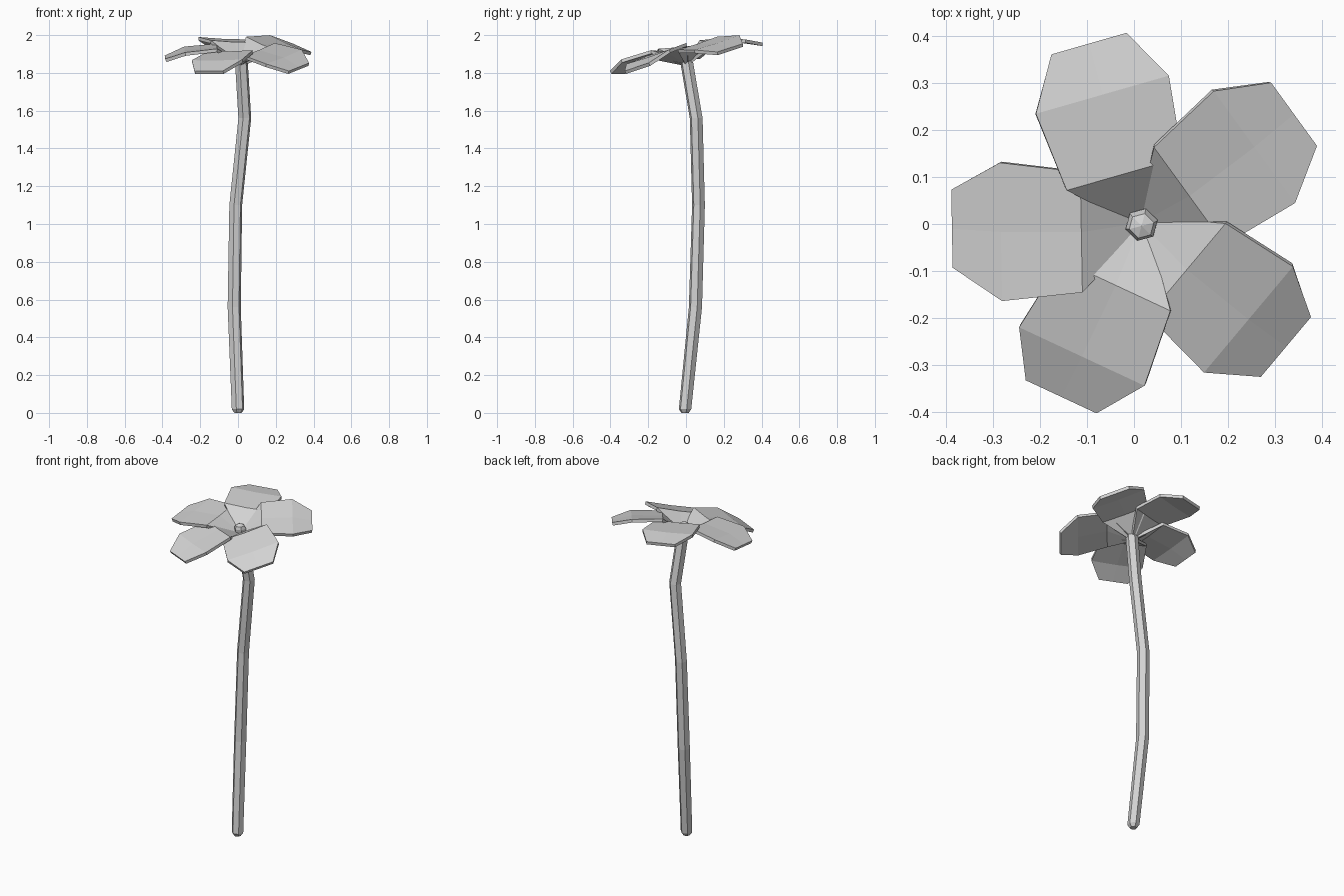
import bpy, bmesh
from math import sin, cos, radians, pi
from mathutils import Vector

old = bpy.data.objects.get("Cube")
if old:
    bpy.data.objects.remove(old, do_unlink=True)

grey = bpy.data.materials.new("plain_grey")
grey.use_nodes = True
grey.diffuse_color = (0.65, 0.65, 0.65, 1)
grey.node_tree.nodes["Principled BSDF"].inputs["Base Color"].default_value = (0.65, 0.65, 0.65, 1)


def finish(bm, name):
    """Turn a bmesh into a flat-shaded object."""
    bmesh.ops.recalc_face_normals(bm, faces=bm.faces)
    mesh = bpy.data.meshes.new(name)
    bm.to_mesh(mesh)
    bm.free()
    mesh.materials.append(grey)
    obj = bpy.data.objects.new(name, mesh)
    bpy.context.scene.collection.objects.link(obj)
    return obj


# Stem: a six-sided tube along a bent path, with small domed ends
SIDES = 6
path = [(0, -0.005, 0, 0.02), (0, -0.005, 0.02, 0.034), (-0.02, 0.05, 0.56, 0.036),
        (-0.012, 0.066, 1.1, 0.035), (0.036, 0.054, 1.56, 0.035),
        (0.016, -0.002, 1.89, 0.035), (0.016, -0.004, 1.907, 0.027)]
bm = bmesh.new()
rings = []
for x, y, z, r in path:
    angles = [2 * pi * (k + 0.25) / SIDES for k in range(SIDES)]
    rings.append([bm.verts.new((x + r * cos(a), y + r * sin(a), z)) for a in angles])
for low, high in zip(rings, rings[1:]):
    for k in range(SIDES):
        n = (k + 1) % SIDES
        bm.faces.new((low[k], low[n], high[n], high[k]))
bm.faces.new(rings[0][::-1])
tip = bm.verts.new((0.016, -0.004, 1.917))
for k in range(SIDES):
    bm.faces.new((rings[-1][k], rings[-1][(k + 1) % SIDES], tip))
finish(bm, "stem")

# Petals: rows of (radius, half width, height), from the cup to the tip
ROWS = [(0.01, 0.025, 1.865), (0.127, 0.128, 1.945), (0.298, 0.147, 1.927), (0.402, 0.083, 1.885)]
TILT, TWIST, SAG = 0.205, 0.1, 0.004


def petal(name, degrees):
    a = radians(degrees)
    out, side = Vector((cos(a), sin(a), 0)), Vector((-sin(a), cos(a), 0))
    bm = bmesh.new()
    rows = []
    for i, (r, w, h) in enumerate(ROWS):
        row = []
        for s in (-1, 0, 1):
            p = Vector((0.015, -0.003, 0)) + out * r + side * (w * s)
            p.y -= TILT * (h - 1.885)
            p.z = h + TILT * p.y + TWIST * w * s
            if s == 0 and i in (1, 2):
                p.z -= SAG
            row.append(bm.verts.new(p))
        rows.append(row)
    for inner, outer in zip(rows, rows[1:]):
        for k in range(2):
            bm.faces.new((inner[k], outer[k], outer[k + 1], inner[k + 1]))
    obj = finish(bm, name)
    # Make sure the upper side faces up so the thickness goes downwards
    if obj.data.polygons[-1].normal.z < 0:
        obj.data.flip_normals()
    mod = obj.modifiers.new("thickness", "SOLIDIFY")
    mod.thickness = 0.018
    mod.offset = -1


for name, degrees in (("petal_back", 106), ("petal_back_left", 36), ("petal_front_left", -40),
                      ("petal_front", 245), ("petal_right", 181)):
    petal(name, degrees)
